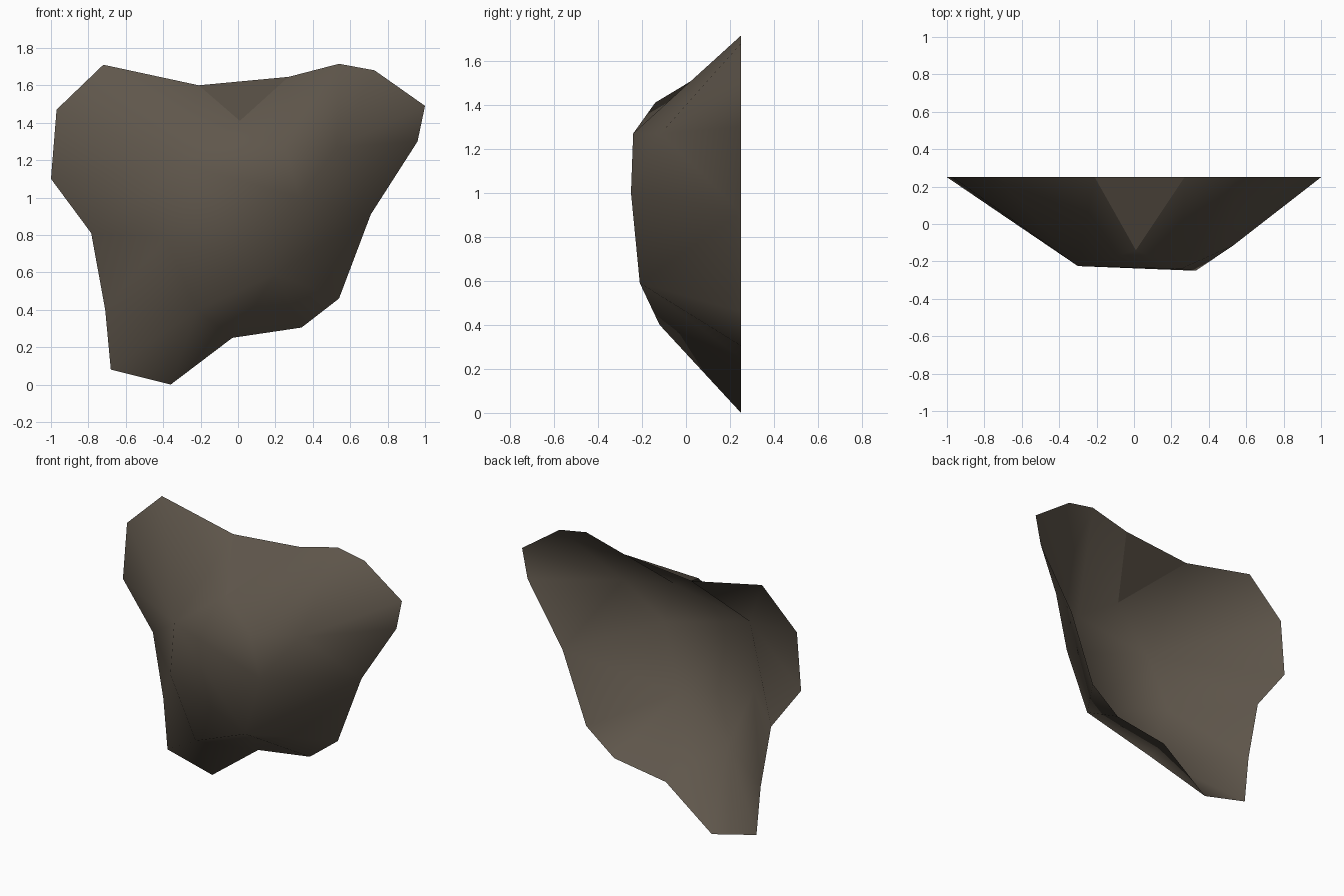
import bpy, bmesh

if "Cube" in bpy.data.objects:
    bpy.data.objects.remove(bpy.data.objects["Cube"])

# Open rock shell: flat rim at the back, a few ridge points in front
RIM_Y = 0.25
rim_xz = [(-.72, 1.71), (-.21, 1.6), (.27, 1.645), (.54, 1.715), (.73, 1.68),
          (1, 1.49), (.96, 1.3), (.71, .91), (.54, .46), (.34, .305),
          (-.03, .25), (-.36, 0), (-.68, .08), (-.71, .4), (-.785, .81),
          (-1, 1.1), (-.97, 1.47)]
ridge_xyz = {"notch": (.01, -.14, 1.41), "brow": (.25, -.24, 1.27),
             "shoulder": (.53, -.115, 1.27), "nose": (.33, -.25, 1.0),
             "chin": (.2, -.21, .59), "heel": (-.22, -.12, .4),
             "waist": (-.39, -.135, .79), "cheek": (-.3, -.225, 1.18)}

# Rim points that each ridge point fans out to, walking clockwise
fans = [("notch", [1, 2]), ("brow", [2, 3]), ("shoulder", [3, 4, 5, 6, 7]),
        ("nose", [7]), ("chin", [7, 8, 9, 10]), ("heel", [10, 11, 12, 13]),
        ("waist", [13, 14]), ("cheek", [14, 15, 16, 0, 1])]
# Triangles covering the front between the ridge points
front = [("notch", "brow", "cheek"), ("brow", "shoulder", "nose"),
         ("cheek", "brow", "nose"), ("cheek", "nose", "chin"),
         ("cheek", "chin", "waist"), ("waist", "chin", "heel")]

bm = bmesh.new()
rim = [bm.verts.new((x, RIM_Y, z)) for x, z in rim_xz]
ridge = {name: bm.verts.new(co) for name, co in ridge_xyz.items()}


def tri(a, b, c, smooth=True):
    bm.faces.new((a, b, c)).smooth = smooth


for i, (name, ids) in enumerate(fans):
    tip = ridge[name]
    for a, b in zip(ids, ids[1:]):
        tri(tip, rim[a], rim[b], name != "notch")   # notch facet stays flat
    tri(tip, rim[ids[-1]], ridge[fans[(i + 1) % len(fans)][0]])
for names in front:
    tri(*(ridge[n] for n in names))

# Make every face point outward (to the front)
bm.normal_update()
bmesh.ops.recalc_face_normals(bm, faces=bm.faces)
if sum(f.normal.y * f.calc_area() for f in bm.faces) > 0:
    bmesh.ops.reverse_faces(bm, faces=bm.faces)

mesh = bpy.data.meshes.new("rock_shell")
bm.to_mesh(mesh)
bm.free()

stone = bpy.data.materials.new("brown stone")
stone.diffuse_color = (0.115, 0.094, 0.071, 1)
stone.use_nodes = True
stone.node_tree.nodes["Principled BSDF"].inputs["Base Color"].default_value = stone.diffuse_color
mesh.materials.append(stone)
rock = bpy.data.objects.new("rock_shell", mesh)
bpy.context.collection.objects.link(rock)
